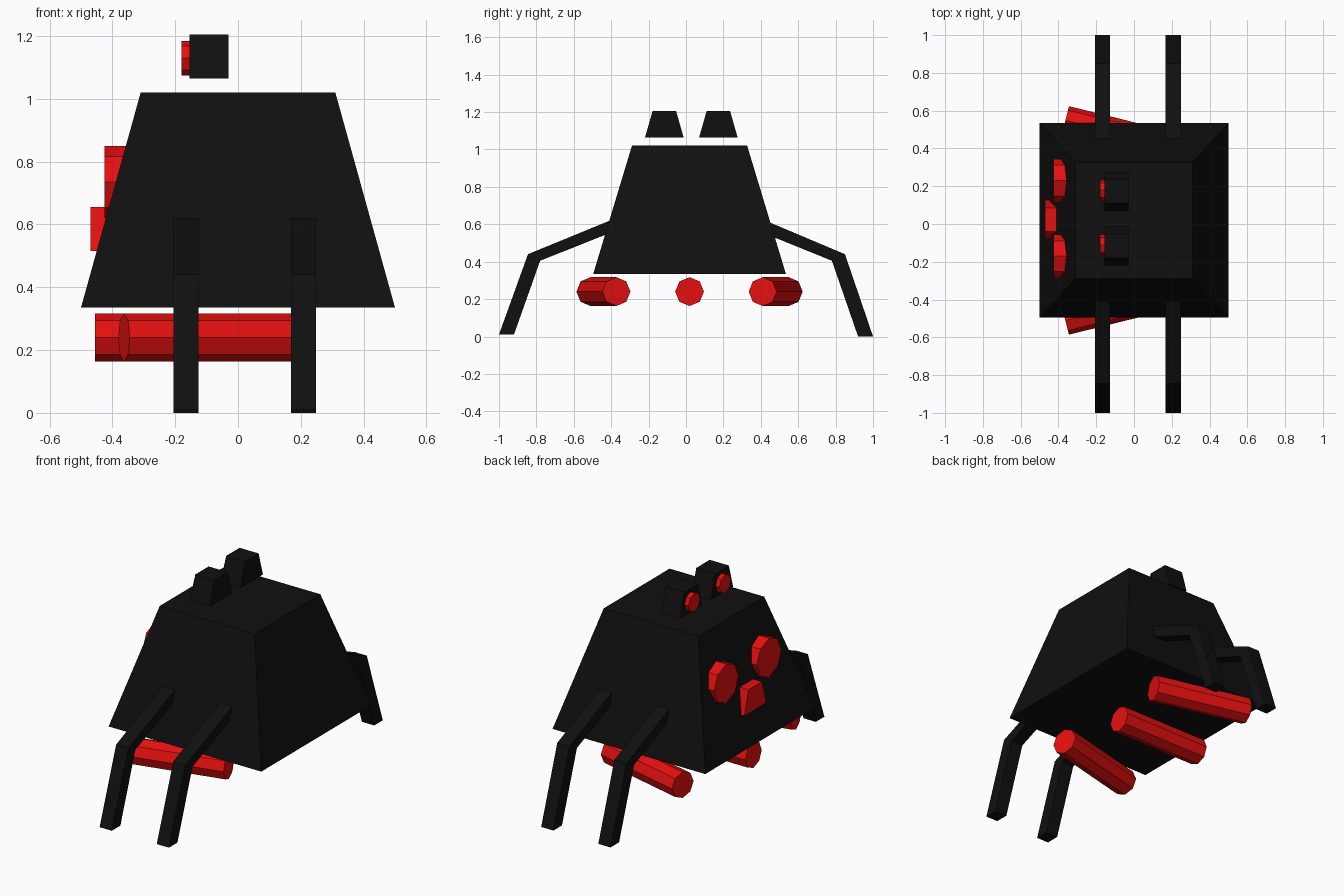
import bpy, bmesh, math
from mathutils import Vector, Matrix

if "Cube" in bpy.data.objects:
    bpy.data.objects.remove(bpy.data.objects["Cube"])


def make_material(name, rgb):
    m = bpy.data.materials.new(name)
    m.diffuse_color = (*rgb, 1)
    m.use_nodes = True
    m.node_tree.nodes["Principled BSDF"].inputs["Base Color"].default_value = m.diffuse_color
    return m


black = make_material("black", (0.005, 0.005, 0.005))
red = make_material("red", (0.8, 0.005, 0.005))


def finish(name, bm, mat):
    bmesh.ops.recalc_face_normals(bm, faces=bm.faces)
    me = bpy.data.meshes.new(name)
    bm.to_mesh(me)
    bm.free()
    me.materials.append(mat)
    ob = bpy.data.objects.new(name, me)
    bpy.context.collection.objects.link(ob)
    return ob


def prism(name, profile, x0, x1, mat):
    """Extrude a (y, z) outline along x."""
    bm = bmesh.new()
    face = bm.faces.new([bm.verts.new((x0, y, z)) for y, z in profile])
    ext = bmesh.ops.extrude_face_region(bm, geom=[face])["geom"]
    bmesh.ops.translate(bm, vec=(x1 - x0, 0, 0),
                        verts=[v for v in ext if isinstance(v, bmesh.types.BMVert)])
    return finish(name, bm, mat)


def octagon_rod(name, start, end, radius, mat):
    """Eight-sided rod between two points, one corner facing up."""
    a, b = Vector(start), Vector(end)
    d = (b - a).normalized()
    side = Vector((0, 0, 1)).cross(d)
    rot = Matrix((side.cross(d), side, d)).transposed().to_4x4()
    bm = bmesh.new()
    bmesh.ops.create_cone(bm, cap_ends=True, segments=8, radius1=radius, radius2=radius,
                          depth=(b - a).length,
                          matrix=Matrix.Translation((a + b) / 2) @ rot)
    return finish(name, bm, mat)


def wedge(y, z):
    """Trapezoid outline shared by the eye blocks and the nose."""
    return [(y - 0.103, z), (y + 0.103, z), (y + 0.063, z + 0.14), (y - 0.063, z + 0.14)]


# Body: tapered block
bm = bmesh.new()
bmesh.ops.create_cube(bm, size=2)
for v in bm.verts:
    hx, hy, z = (0.31, 0.308, 1.02) if v.co.z > 0 else (0.5, 0.515, 0.335)
    v.co = (v.co.x * hx, 0.019 + v.co.y * hy, z)
finish("body", bm, black)

# Floating eye blocks with red pupils, and red cheek discs
for tag, ey, cy in (("front", -0.116, -0.17), ("back", 0.173, 0.23)):
    prism(tag + "_eye_block", wedge(ey, 1.065), -0.155, -0.03, black)
    octagon_rod(tag + "_pupil", (-0.18, ey + 0.006, 1.13), (-0.14, ey + 0.006, 1.13), 0.055, red)
    octagon_rod(tag + "_cheek_disc", (-0.425, cy, 0.735), (-0.32, cy, 0.735), 0.115, red)

# Nose
prism("nose", wedge(0.023, 0.515), -0.47, -0.345, red)

# Tubes under the body, outer pair splayed
octagon_rod("middle_tube", (-0.455, 0.019, 0.24), (0.125, 0.019, 0.24), 0.077, red)
for tag, s in (("front", -1), ("back", 1)):
    octagon_rod(tag + "_tube", (-0.363, 0.019 + s * 0.53, 0.24),
                (0.2, 0.019 + s * 0.391, 0.24), 0.077, red)

# Bent legs
leg_front = [(-1, 0.01), (-0.92, 0.01), (-0.78, 0.405), (-0.39, 0.56),
             (-0.37, 0.635), (-0.845, 0.44)]
leg_back = [(1, 0), (0.92, 0), (0.78, 0.405), (0.41, 0.555),
            (0.40, 0.63), (0.85, 0.44)]
for side, x in (("left", -0.166), ("right", 0.208)):
    prism(side + "_front_leg", leg_front, x - 0.04, x + 0.04, black)
    prism(side + "_back_leg", leg_back, x - 0.04, x + 0.04, black)
